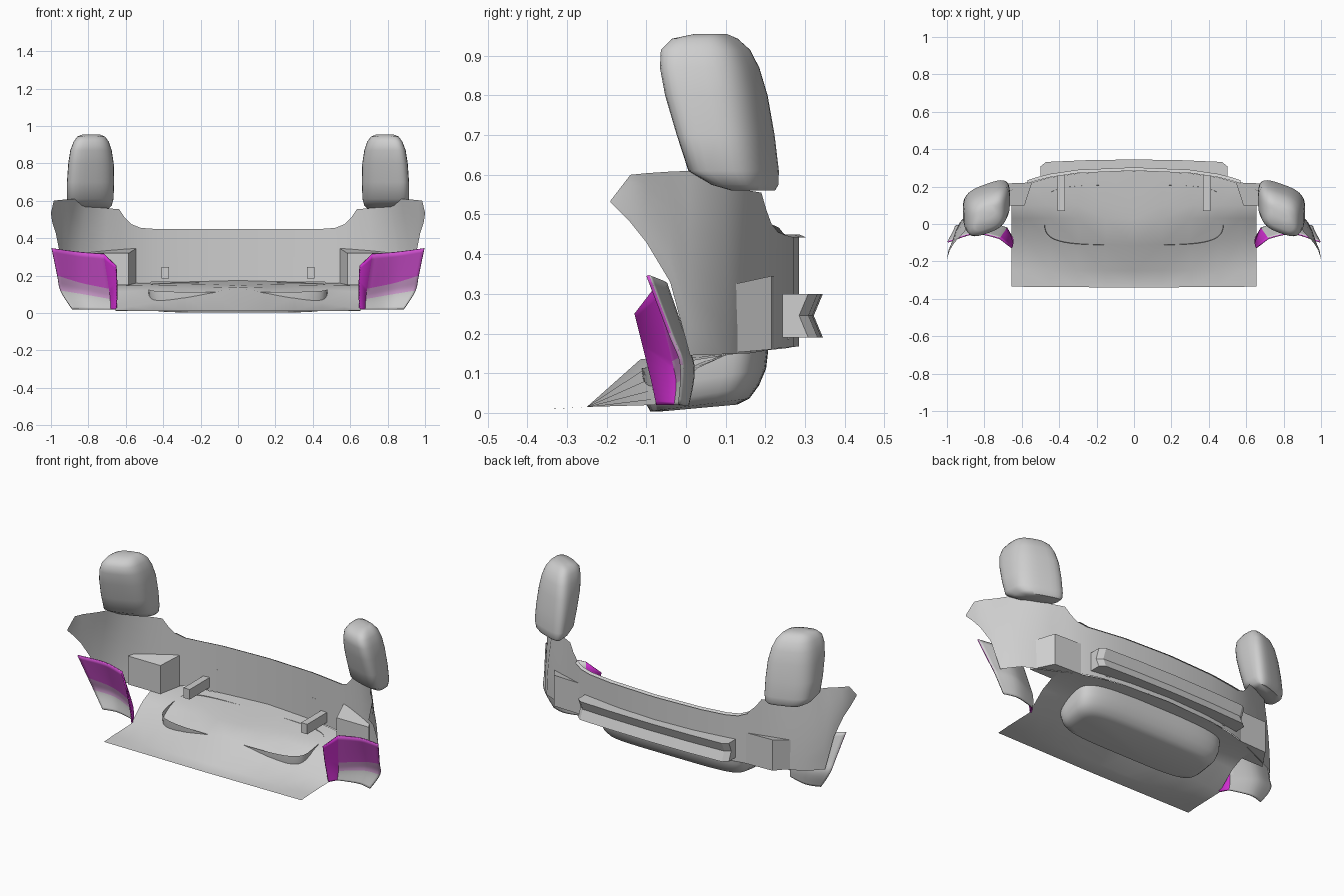
import bpy, math

cube = bpy.data.objects.get("Cube")
if cube:
    bpy.data.objects.remove(cube, do_unlink=True)


def material(name, rgb):
    m = bpy.data.materials.new(name)
    m.use_nodes = True
    m.diffuse_color = (*rgb, 1)
    m.node_tree.nodes["Principled BSDF"].inputs["Base Color"].default_value = (*rgb, 1)
    return m


grey = material("body grey", (0.62, 0.62, 0.62))
magenta = material("lamp magenta", (0.64, 0.08, 0.64))
vivid = material("lamp vivid magenta", (0.66, 0.03, 0.66))
mauve = material("lamp pale mauve", (0.62, 0.34, 0.62))


def build(name, verts, faces, mats=(grey,), mirror=False, angle=35):
    me = bpy.data.meshes.new(name)
    me.from_pydata(verts, [], faces)
    me.update()
    ob = bpy.data.objects.new(name, me)
    bpy.context.collection.objects.link(ob)
    for m in mats:
        me.materials.append(m)
    bpy.ops.object.select_all(action='DESELECT')
    ob.select_set(True)
    bpy.context.view_layer.objects.active = ob
    if angle:
        bpy.ops.object.shade_smooth_by_angle(angle=math.radians(angle))
    if mirror:
        ob.modifiers.new("Mirror", 'MIRROR')
    return ob


def sheet(name, rows, **kw):
    n = len(rows[0])
    faces = [(r * n + c, r * n + c + 1, (r + 1) * n + c + 1, (r + 1) * n + c)
             for r in range(len(rows) - 1) for c in range(n - 1)]
    return build(name, [p for r in rows for p in r], faces, **kw)


def loft(name, rings, caps=(True, True), **kw):
    n = len(rings[0])
    faces = [(k * n + i, k * n + (i + 1) % n, (k + 1) * n + (i + 1) % n, (k + 1) * n + i)
             for k in range(len(rings) - 1) for i in range(n)]
    if caps[0]:
        faces.append(tuple(reversed(range(n))))
    if caps[1]:
        faces.append(tuple(range((len(rings) - 1) * n, len(rings) * n)))
    return build(name, [p for r in rings for p in r], faces, **kw)


def rounded(rx, ry, power, n=40):
    """Rounded rectangle outline as a superellipse."""
    pts = []
    for i in range(n):
        a = 2 * math.pi * (i + 0.5) / n
        c, s = math.cos(a), math.sin(a)
        pts.append((rx * math.copysign(abs(c) ** (2 / power), c),
                    ry * math.copysign(abs(s) ** (2 / power), s)))
    return pts


def smooth_path(pts, steps):
    """Catmull-Rom resampling of a list of tuples."""
    p = [pts[0]] + list(pts) + [pts[-1]]
    out = []
    for i in range(1, len(p) - 2):
        for k in range(steps):
            t = k / steps
            out.append(tuple(0.5 * (2 * b + (c - a) * t + (2 * a - 5 * b + 4 * c - d) * t * t
                                    + (3 * b - a - 3 * c + d) * t ** 3)
                             for a, b, c, d in zip(p[i - 1], p[i], p[i + 1], p[i + 2])))
    return out + [pts[-1]]


# Rear panel with side wings: x, y, bottom z, top z, outward lean of the bottom
panel = [(0, .285, .168, .45, 0), (.3, .272, .166, .45, 0), (.45, .25, .165, .45, 0),
         (.52, .232, .163, .455, 0), (.57, .216, .16, .475, 0), (.605, .203, .157, .51, 0),
         (.635, .19, .155, .555, 0), (.7, .16, .15, .56, .01), (.81, .098, .148, .6, .045),
         (.87, .01, .145, .61, .06), (.905, -.04, .33, .608, .05),
         (.96, -.1, .43, .604, .015), (.985, -.14, .48, .6, .007), (1, -.19, .53, .535, 0)]
levels = [i / 6 for i in range(7)]
sheet("rear_panel", [[(x + lean * math.cos(t * math.pi / 2), y, lo + (hi - lo) * t) for t in levels]
                     for x, y, lo, hi, lean in panel], mirror=True)

# Narrow flange along the panel top
sheet("panel_lip", [[(x, y, hi), (x, y + .018, hi - .008)] for x, y, lo, hi, lean in panel[:5]],
      mirror=True)

# Floor: flat front and side edges, crowned in the middle, meeting the rear panel
floor = []
for x, rear in [(0, .284), (.15, .279), (.3, .271), (.45, .249), (.57, .215), (.655, .18)]:
    f = x / .655
    floor.append([(x, -.34 + .005 * f, .01), (x, -.25, .015),
                  (x, -.115 + .035 * f, .135 - .115 * f), (x, .03, .148 - .035 * f),
                  (x, .1, .155 - .01 * f), (x, rear, .174 - .017 * f)])
sheet("floor", floor, mirror=True, angle=80)

# Spare wheel tub below the floor
tub = []
for rx, ry, cy, base, slope in [(.40, .10, .03, .012, .09), (.44, .125, .035, .02, .13),
                                (.465, .142, .042, .045, .17), (.477, .155, .047, .085, .17),
                                (.48, .16, .048, .138, .16)]:
    tub.append([(x, y + cy, max(0, base + slope * y)) for x, y in rounded(rx, ry, 4.5, 56)])
loft("wheel_tub", tub, caps=(True, False), angle=50)

# Bumper beam with a grooved rear face, its inner side following the panel
beam = []
for x in (-.5, -.47, -.25, 0, .25, .47, .5):
    curve = (x / .5) ** 2
    bow = .015 * curve + (.022 if abs(x) > .48 else 0)
    inner = .29 - .047 * curve
    beam.append([(x, y, z) for y, z in
                 [(inner, .19), (.345 - bow, .19), (.322 - bow, .245), (.345 - bow, .3), (inner, .3)]])
loft("bumper_beam", beam, angle=20)

# Beam brackets and side boxes
loft("beam_bracket", [[(.37, .07, z), (.41, .07, z), (.41, .26, z), (.37, .26, z)]
                      for z in (.185, .245)], mirror=True, angle=0)
loft("side_box", [[(.585, .1, z0), (.8, .1, z0), (.725, .215, z1), (.545, .222, z1)]
                  for z0, z1 in ((.15, .16), (.32, .345))], mirror=True, angle=0)

# Upper lamp pods: z, x range, y range
pods = [(.56, .69, .865, .115, .225), (.575, .675, .895, .06, .237), (.61, .665, .915, .0, .24),
        (.7, .662, .915, -.03, .23), (.8, .664, .908, -.06, .213), (.87, .675, .897, -.073, .192),
        (.915, .69, .88, -.07, .168), (.943, .71, .86, -.04, .135), (.955, .74, .83, .02, .105)]
skew = .35
rings = []
for z, x0, x1, y0, y1 in pods:
    rx, ry = (x1 - x0) / 2, (y1 - y0) / 2
    rings.append([((x0 + x1) / 2 + x, (y0 + y1) / 2 + y - skew * x, z)
                  for x, y in rounded(rx, max(ry - skew * rx * .6, .02), 3.2, 32)])
loft("upper_lamp_pod", rings, mirror=True, angle=50)

# Lower corner lamps: curved shells in colour bands, grey behind, inner strip magenta both sides
columns = [[(.655, -.13, .25), (.652, -.11, .17), (.652, -.09, .09), (.655, -.075, .02)],
           [(.72, -.08, .315), (.69, -.035, .13), (.684, -.025, .075), (.68, -.03, .02)],
           [(.85, -.055, .325), (.835, .002, .16), (.825, .014, .1), (.8, .0, .02)],
           [(.995, -.10, .345), (.965, -.045, .2), (.948, -.015, .12), (.885, -.02, .022)]]
steps = 5
columns = [smooth_path(c, steps) for c in columns]
rows = [[p[0]] + smooth_path(p[1:], steps) for p in zip(*columns)]
lamp = sheet("lower_corner_lamp", rows,
             mats=(magenta, mauve, grey, vivid, grey, grey, grey, vivid))
per_row = len(rows[0]) - 1
for f in lamp.data.polygons:
    inner_strip = f.index % per_row == 0
    f.material_index = 3 if inner_strip else f.index // per_row // steps
if sum(f.normal.y for f in lamp.data.polygons) > 0:
    lamp.data.flip_normals()
shell = lamp.modifiers.new("Shell", 'SOLIDIFY')
shell.thickness = .008
shell.offset = -1
shell.material_offset = 4
lamp.modifiers.new("Mirror", 'MIRROR')
